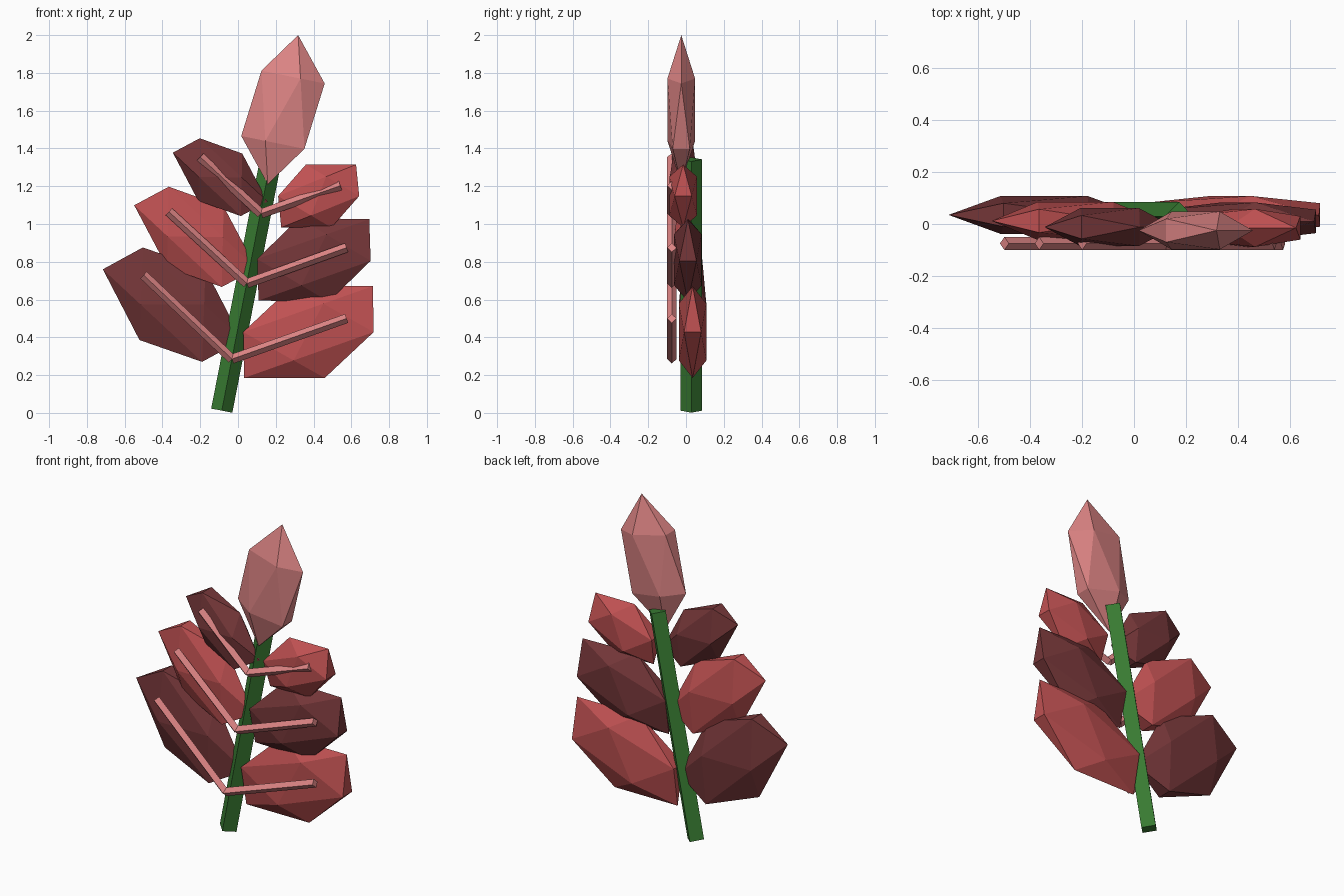
import bpy
import math
from mathutils import Vector

cube = bpy.data.objects.get("Cube")
if cube:
    bpy.data.objects.remove(cube, do_unlink=True)


def material(name, rgb):
    mat = bpy.data.materials.new(name)
    mat.use_nodes = True
    color = (*rgb, 1.0)
    mat.diffuse_color = color
    mat.node_tree.nodes["Principled BSDF"].inputs["Base Color"].default_value = color
    return mat


PINK = material("pale pink", (0.73, 0.235, 0.235))
RED = material("leaf red", (0.53, 0.083, 0.085))
MAROON = material("dark maroon", (0.18, 0.038, 0.041))
GREEN = material("stem green", (0.04, 0.2, 0.032))

THICKNESS = 0.086


def leaf(name, center, length, width, angle, mat):
    """Flattened faceted leaf, its x axis raised by angle degrees."""
    bpy.ops.mesh.primitive_ico_sphere_add(
        subdivisions=1, radius=1, location=center,
        rotation=(0, -math.radians(angle), 0))
    obj = bpy.context.object
    obj.name = name
    obj.scale = (length, THICKNESS, width)
    obj.data.materials.append(mat)


def rod(name, start, end, radius, mat):
    """Four-sided rod with one edge facing forward."""
    start, end = Vector(start), Vector(end)
    axis = end - start
    bpy.ops.mesh.primitive_cylinder_add(
        vertices=4, radius=radius, depth=axis.length,
        location=(start + end) / 2,
        rotation=(0, math.atan2(axis.x, axis.z), 0))
    obj = bpy.context.object
    obj.name = name
    obj.data.materials.append(mat)


# Leaning stem
rod("stem", (-0.086, 0.028, 0.012), (0.174, 0.028, 1.342), 0.057, GREEN)

# Bud at the tip
leaf("tip_leaf", (0.238, -0.025, 1.605), 0.211, 0.403, -11.5, PINK)

# Leaves in pairs, alternating in colour
leaf("lower_left_leaf", (0.373, 0.035, 0.428), 0.45, 0.258, 19.5, RED)
leaf("middle_left_leaf", (0.402, 0.01, 0.81), 0.389, 0.235, 19.5, MAROON)
leaf("upper_left_leaf", (0.427, -0.015, 1.148), 0.275, 0.18, 22, RED)
leaf("lower_right_leaf", (-0.347, 0.035, 0.573), 0.444, 0.256, -43, MAROON)
leaf("middle_right_leaf", (-0.226, 0.012, 0.932), 0.392, 0.22, -43, RED)
leaf("upper_right_leaf", (-0.094, -0.012, 1.248), 0.304, 0.171, -43, MAROON)

# Veins forking in front of each pair: fork, left end, right end (x, z)
veins = {
    "lower": ((-0.032, 0.285), (0.575, 0.5), (-0.5, 0.73)),
    "middle": ((0.047, 0.685), (0.575, 0.875), (-0.366, 1.065)),
    "upper": ((0.122, 1.055), (0.542, 1.203), (-0.2, 1.355)),
}
for level, (fork, left, right) in veins.items():
    for side, end in (("left", left), ("right", right)):
        rod(f"{level}_{side}_vein", (fork[0], -0.075, fork[1]),
            (end[0], -0.075, end[1]), 0.025, PINK)
